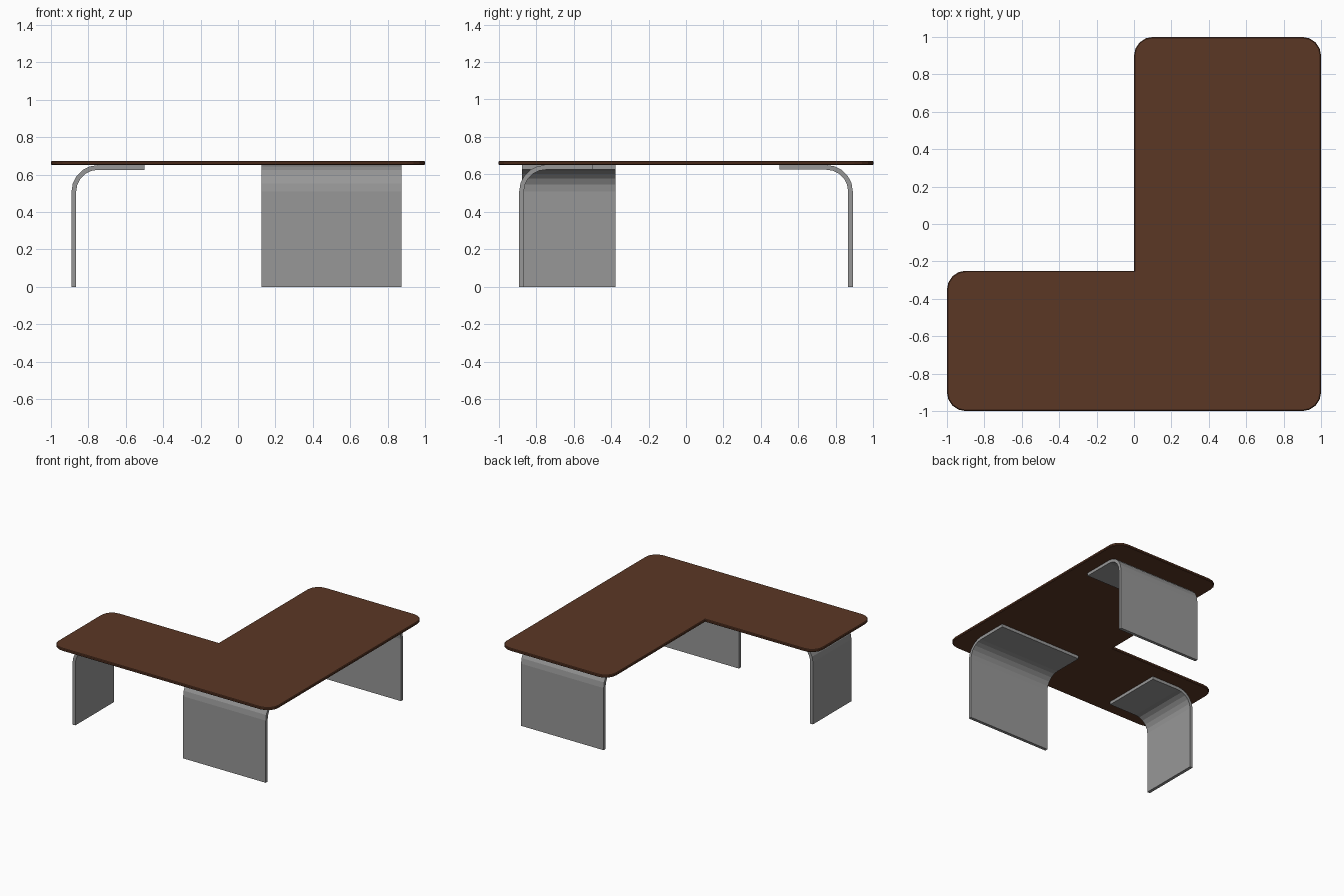
import bpy, bmesh, math
from mathutils import Matrix

if "Cube" in bpy.data.objects:
    bpy.data.objects.remove(bpy.data.objects["Cube"])


def material(name, rgb):
    m = bpy.data.materials.new(name)
    m.diffuse_color = (*rgb, 1)
    m.use_nodes = True
    m.node_tree.nodes["Principled BSDF"].inputs["Base Color"].default_value = m.diffuse_color
    return m


wood = material("dark brown wood", (0.105, 0.038, 0.018))
metal = material("grey metal", (0.31, 0.31, 0.31))


def extrude(name, outline, depth, mat, matrix=Matrix(), bevel=0.0):
    """Extrude a flat outline along local z, then place it with a matrix."""
    bm = bmesh.new()
    face = bm.faces.new([bm.verts.new((x, y, 0)) for x, y in outline])
    ext = bmesh.ops.extrude_face_region(bm, geom=[face])
    top = [g for g in ext["geom"] if isinstance(g, bmesh.types.BMVert)]
    bmesh.ops.translate(bm, vec=(0, 0, depth), verts=top)
    bmesh.ops.recalc_face_normals(bm, faces=bm.faces)
    if bevel:
        rim = [e for e in bm.edges
               if abs(e.verts[0].co.z - e.verts[1].co.z) < 1e-6]
        bmesh.ops.bevel(bm, geom=rim, offset=bevel, segments=1, affect='EDGES')
    bm.transform(matrix)
    bmesh.ops.recalc_face_normals(bm, faces=bm.faces)
    me = bpy.data.meshes.new(name)
    bm.to_mesh(me)
    bm.free()
    me.materials.append(mat)
    ob = bpy.data.objects.new(name, me)
    bpy.context.collection.objects.link(ob)
    return ob


def arc(cx, cy, r, a0, a1, n):
    return [(cx + r * math.cos(math.radians(a0 + (a1 - a0) * i / n)),
             cy + r * math.sin(math.radians(a0 + (a1 - a0) * i / n)))
            for i in range(n + 1)]


# L-shaped top: rounded outer corners, sharp inner corner
R = 0.1
top = [(0, -0.25)]
for cx, cy, a in ((-1 + R, -0.25 - R, 90), (-1 + R, -1 + R, 180),
                  (1 - R, -1 + R, 270), (1 - R, 1 - R, 360), (R, 1 - R, 450)):
    top += arc(cx, cy, R, a, a + 90, 4)
extrude("table_top", top, 0.022, wood, Matrix.Translation((0, 0, 0.65)), 0.005)

# Bent sheet leg profile: u = distance from the table centre, v = height
T, RL = 0.025, 0.14
U, V = 0.89, 0.65
cu, cv = U - RL, V - RL
leg = ([(U, 0)] + arc(cu, cv, RL, 0, 90, 5) + [(0.5, V), (0.5, V - T)]
       + arc(cu, cv, RL - T, 90, 0, 5) + [(U - T, 0)])


def add_leg(name, direction, start, width):
    """direction: outward unit vector; the sheet spans start..start+width sideways."""
    dx, dy = direction
    sx, sy = abs(dy), abs(dx)
    m = Matrix(((dx, 0, sx, sx * start),
                (dy, 0, sy, sy * start),
                (0, 1, 0, 0),
                (0, 0, 0, 1)))
    extrude(name, leg, width, metal, m)


add_leg("left_leg", (-1, 0), -0.875, 0.5)
add_leg("front_leg", (0, -1), 0.125, 0.75)
add_leg("back_leg", (0, 1), 0.125, 0.75)
